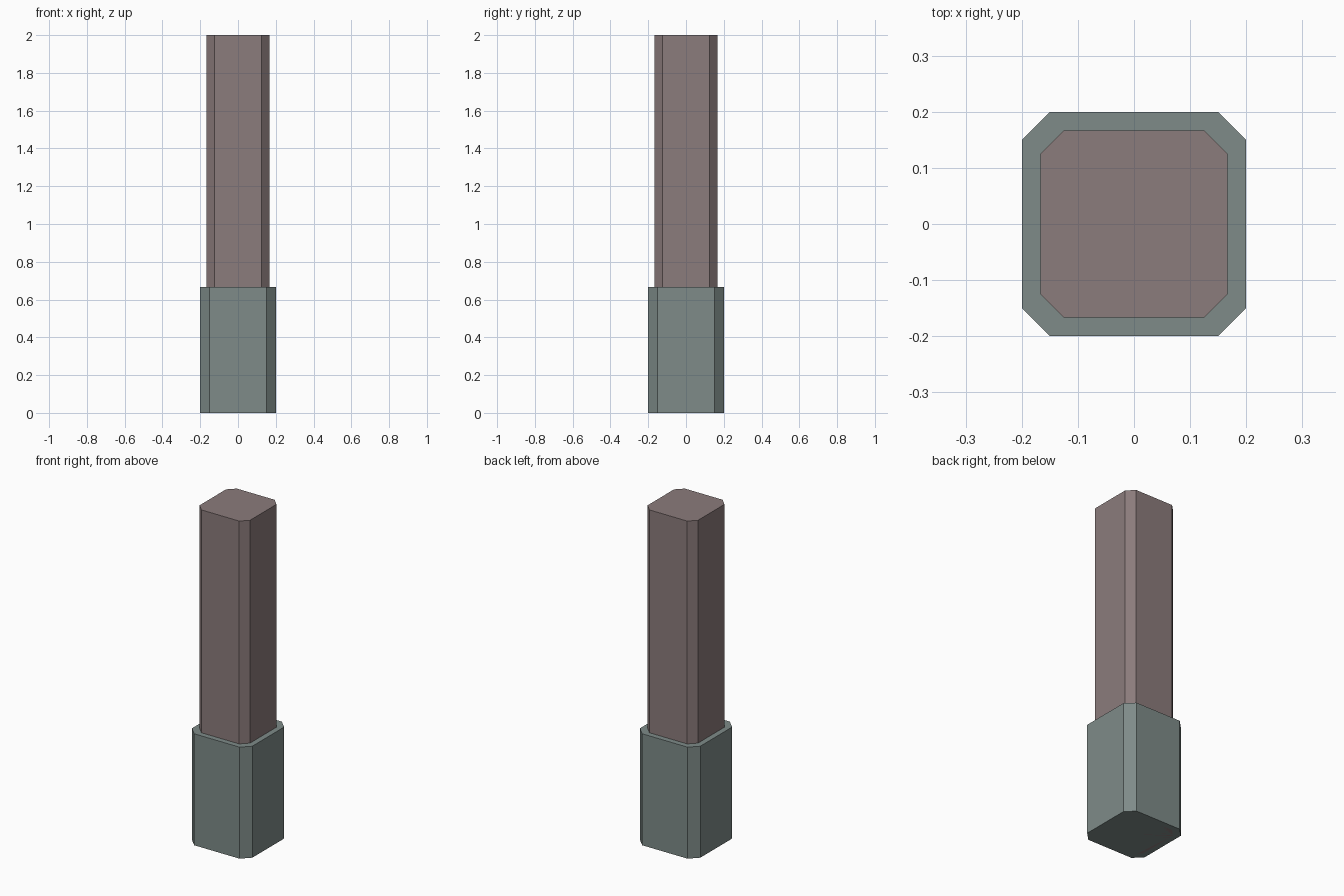
import bpy
import bmesh

if "Cube" in bpy.data.objects:
    bpy.data.objects.remove(bpy.data.objects["Cube"])


def material(name, rgb):
    mat = bpy.data.materials.new(name)
    mat.diffuse_color = (*rgb, 1.0)
    mat.use_nodes = True
    mat.node_tree.nodes["Principled BSDF"].inputs["Base Color"].default_value = mat.diffuse_color
    return mat


def chamfered_post(name, half, chamfer, height, mat):
    """Upright square post standing on z = 0 with its four long edges cut flat."""
    h, c = half, half - chamfer
    outline = [(c, -h), (h, -c), (h, c), (c, h),
               (-c, h), (-h, c), (-h, -c), (-c, -h)]
    bm = bmesh.new()
    base = bm.faces.new([bm.verts.new((x, y, 0)) for x, y in outline])
    ext = bmesh.ops.extrude_face_region(bm, geom=[base], use_keep_orig=True)
    top = [e for e in ext["geom"] if isinstance(e, bmesh.types.BMVert)]
    bmesh.ops.translate(bm, verts=top, vec=(0, 0, height))
    bmesh.ops.recalc_face_normals(bm, faces=bm.faces)
    mesh = bpy.data.meshes.new(name)
    bm.to_mesh(mesh)
    bm.free()
    mesh.materials.append(mat)
    obj = bpy.data.objects.new(name, mesh)
    bpy.context.collection.objects.link(obj)
    return obj


# Wide sleeve around the foot of the post
chamfered_post("base_sleeve", 0.2, 0.05, 0.667,
               material("grey_green", (0.21, 0.26, 0.25)))

# Slimmer shaft running the full height through the sleeve
chamfered_post("shaft", 0.167, 0.042, 2.0,
               material("grey_brown", (0.26, 0.20, 0.20)))
